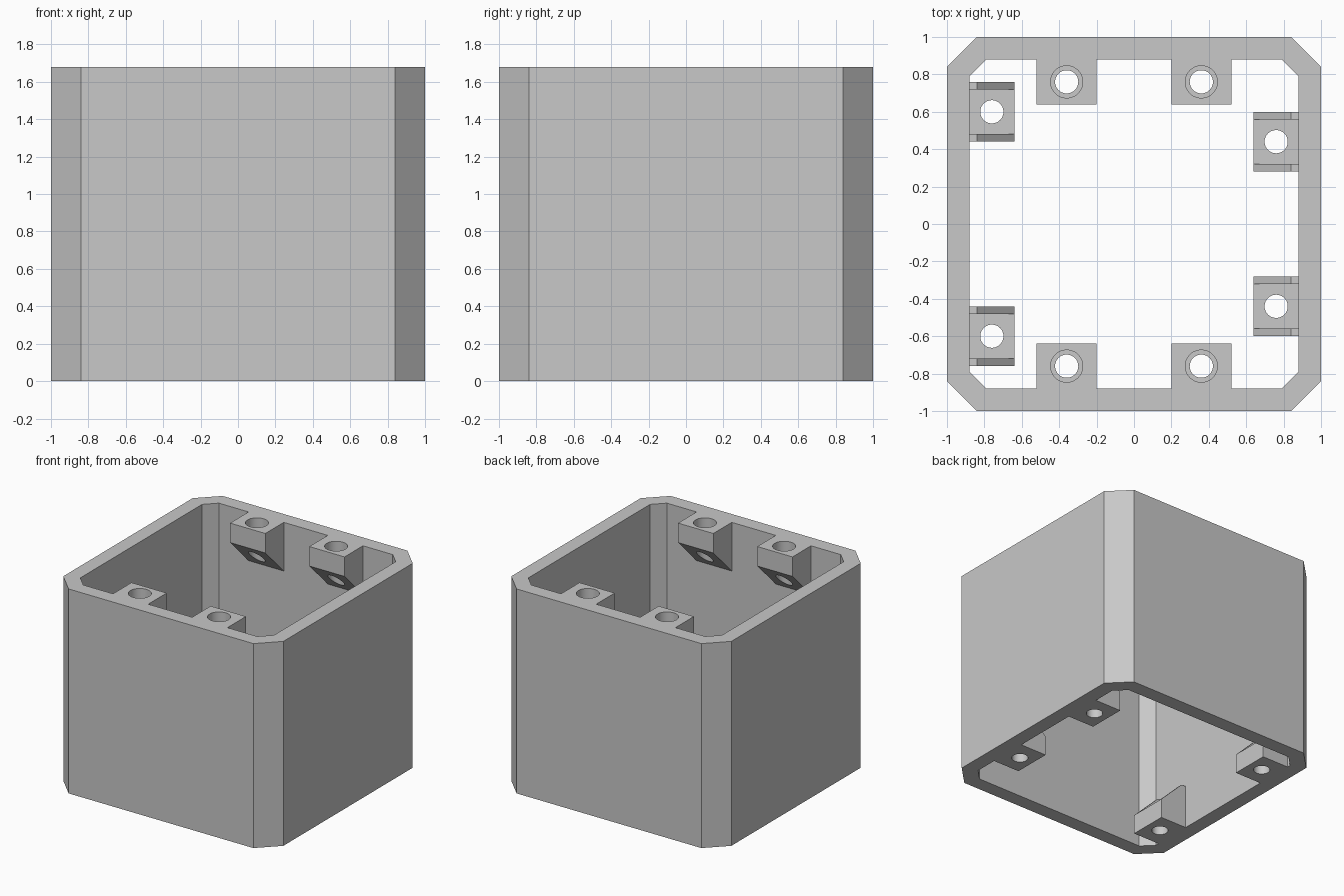
import bpy, bmesh, math
from mathutils import Matrix, Vector

HEIGHT, WALL, CHAMFER = 1.68, 0.12, 0.16
LUG_DEPTH, LUG_HALF, LUG_FACE = 0.24, 0.16, 0.16
INNER = 1 - WALL
EMBED = 0.05          # how far a lug runs into the wall before being fused
CHEEK = 0.04          # thickness of the nut pocket sides
HOLE_R, BORE_R, BORE_DEPTH = 0.062, 0.086, 0.16

if "Cube" in bpy.data.objects:
    bpy.data.objects.remove(bpy.data.objects["Cube"], do_unlink=True)

grey = bpy.data.materials.new("plain grey")
grey.use_nodes = True
grey.diffuse_color = (0.58, 0.58, 0.58, 1)
grey.node_tree.nodes["Principled BSDF"].inputs["Base Color"].default_value = grey.diffuse_color


def prism(name, outline, direction, matrix=Matrix()):
    """Extrude a closed outline of 3D points along a direction."""
    bm = bmesh.new()
    face = bm.faces.new([bm.verts.new(p) for p in outline])
    grown = bmesh.ops.extrude_face_region(bm, geom=[face])["geom"]
    bmesh.ops.translate(bm, vec=Vector(direction),
                        verts=[g for g in grown if isinstance(g, bmesh.types.BMVert)])
    bm.transform(matrix)
    bmesh.ops.recalc_face_normals(bm, faces=bm.faces)
    mesh = bpy.data.meshes.new(name)
    bm.to_mesh(mesh)
    bm.free()
    mesh.materials.append(grey)
    obj = bpy.data.objects.new(name, mesh)
    bpy.context.collection.objects.link(obj)
    return obj


def octagon(half, cut, z):
    flat = half - cut
    corners = [(half, flat), (flat, half)]
    quarter = corners + [(-x, y) for x, y in reversed(corners)]
    return [(x, y, z) for x, y in quarter + [(-x, -y) for x, y in quarter]]


def cylinder(name, radius, x, y, z, height):
    steps = 48
    ring = [(x + radius * math.cos(math.tau * i / steps),
             y + radius * math.sin(math.tau * i / steps), z) for i in range(steps)]
    return prism(name, ring, (0, 0, height))


def wall_prism(name, profile, centre, half, matrix):
    """Profile of (distance from centre, z), swept sideways along a wall."""
    return prism(name, [(d, centre - half, z) for d, z in profile],
                 (0, 2 * half, 0), matrix)


def combine(target, tool, operation):
    mod = target.modifiers.new(operation, "BOOLEAN")
    mod.operation, mod.object, mod.solver = operation, tool, "EXACT"
    bpy.context.view_layer.objects.active = target
    bpy.ops.object.modifier_apply(modifier=mod.name)
    bpy.data.objects.remove(tool, do_unlink=True)


# Open sleeve with chamfered corners
housing = prism("housing", octagon(1, CHAMFER, 0), (0, 0, HEIGHT))
inner_cut = CHAMFER - WALL * (2 - math.sqrt(2))
combine(housing, prism("cavity", octagon(INNER, inner_cut, -0.1),
                       (0, 0, HEIGHT + 0.2)), "DIFFERENCE")

tip, root, mid = INNER - LUG_DEPTH, INNER + EMBED, INNER - LUG_DEPTH / 2

# Upper lugs on the front and back walls, sloped underneath
low = HEIGHT - LUG_FACE
upper_profile = [(tip, HEIGHT), (tip, low), (INNER, low - LUG_DEPTH),
                 (root, low - LUG_DEPTH), (root, HEIGHT)]
# Lower lugs on the side walls, a flat pad with two gusset cheeks
pad = [(tip, 0), (root, 0), (root, LUG_FACE), (tip, LUG_FACE)]
rise = LUG_DEPTH - CHEEK
gusset = [(tip, 0), (root, 0), (root, LUG_FACE + rise),
          (INNER - CHEEK, LUG_FACE + rise), (tip, LUG_FACE)]

holes = []
for side in (1, -1):
    turn = Matrix.Rotation(side * math.pi / 2, 4, "Z")
    for x in (-0.36, 0.36):
        combine(housing, wall_prism("upper_lug", upper_profile, x, LUG_HALF, turn), "UNION")
        holes.append((HOLE_R, x, side * mid, HEIGHT - 0.5, 0.6))
        holes.append((BORE_R, x, side * mid, HEIGHT - BORE_DEPTH, 0.3))

    mirror = Matrix.Diagonal((side, 1, 1, 1))
    offset = 0.44 if side > 0 else 0.6
    for y in (-offset, offset):
        combine(housing, wall_prism("lower_lug", gusset, y, LUG_HALF, mirror), "UNION")
        # Nut pocket between the cheeks, open toward the middle
        pocket = [(tip - 0.1, LUG_FACE), (INNER, LUG_FACE),
                  (INNER, 0.5), (tip - 0.1, 0.5)]
        combine(housing, wall_prism("pocket", pocket, y, LUG_HALF - CHEEK, mirror),
                "DIFFERENCE")
        holes.append((HOLE_R, side * mid, y, -0.1, 0.5))

# Screw holes and counterbores
for hole in holes:
    combine(housing, cylinder("hole", *hole), "DIFFERENCE")

bpy.ops.object.select_all(action="DESELECT")
housing.select_set(True)
bpy.context.view_layer.objects.active = housing
bpy.ops.object.shade_smooth_by_angle()
